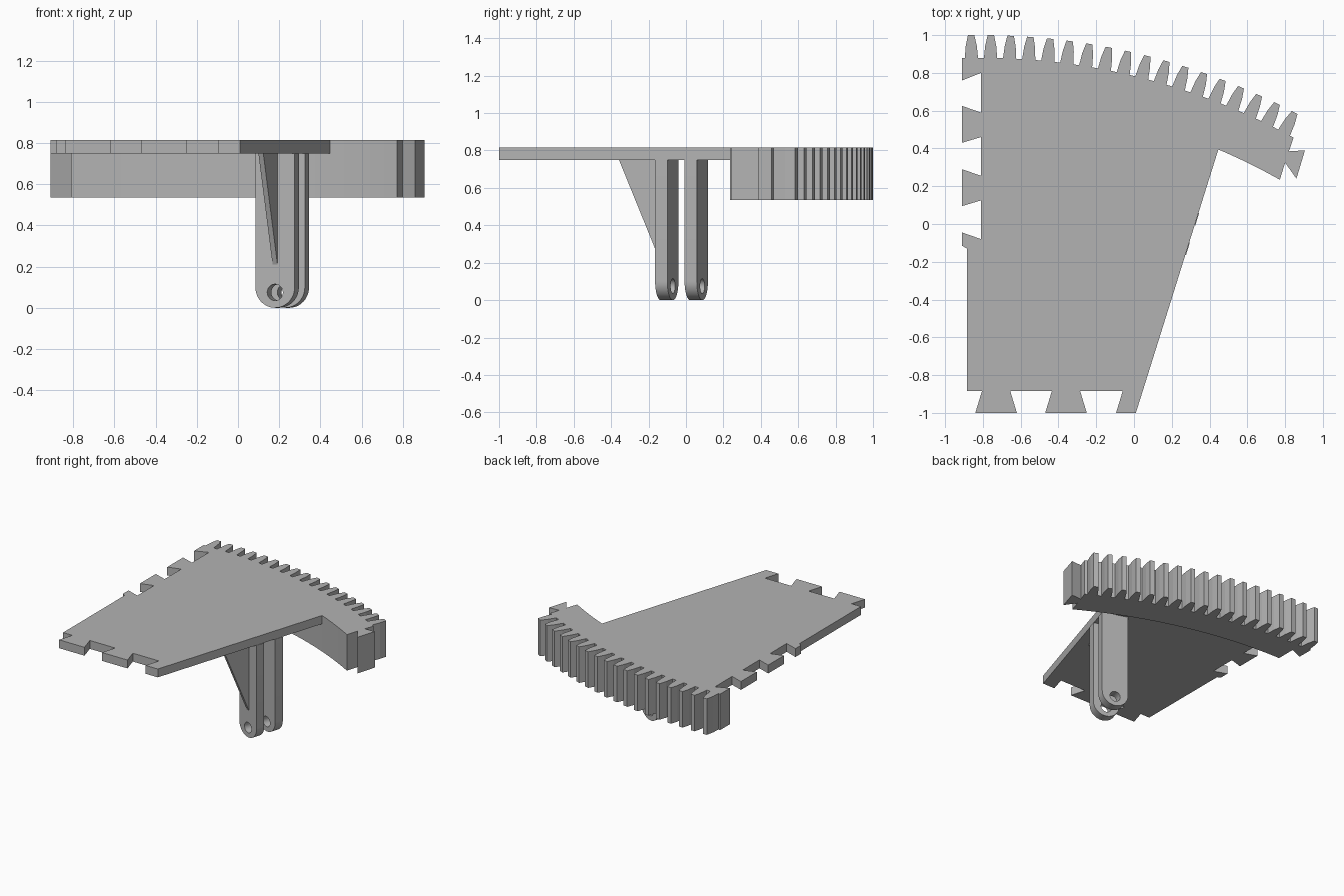
import bpy, bmesh
from math import sin, cos, radians, pi
from mathutils import Matrix, Vector

cube = bpy.data.objects.get("Cube")
if cube:
    bpy.data.objects.remove(cube, do_unlink=True)

GREY = 0.45
mat = bpy.data.materials.new("plain grey")
mat.use_nodes = True
mat.diffuse_color = (GREY, GREY, GREY, 1)
mat.node_tree.nodes["Principled BSDF"].inputs["Base Color"].default_value = (GREY, GREY, GREY, 1)

UP = Vector((0, 0, 1))
TOP, UNDER, RIM_BASE = 0.815, 0.75, 0.535
GEAR_X, GEAR_Y = -0.81, -2.57          # centre of the gear arc
INNER, ROOT, FLANK, TIP = 3.22, 3.45, 3.515, 3.57
CORNER, END = 22.97, 29.43             # arc angles, in degrees


def slab(name, loops, thick, origin, xdir, ydir, smooth=False):
    """Extrude a flat profile (extra loops are holes) evenly about its plane."""
    curve = bpy.data.curves.new(name, "CURVE")
    curve.dimensions, curve.fill_mode, curve.extrude = "2D", "BOTH", thick / 2
    for loop in loops:
        spline = curve.splines.new("POLY")
        spline.points.add(len(loop) - 1)
        for point, (a, b) in zip(spline.points, loop):
            point.co = (a, b, 0, 1)
        spline.use_cyclic_u = True
    temp = bpy.data.objects.new(name + "_profile", curve)
    bpy.context.collection.objects.link(temp)
    graph = bpy.context.evaluated_depsgraph_get()
    mesh = bpy.data.meshes.new_from_object(temp.evaluated_get(graph))
    bpy.data.objects.remove(temp, do_unlink=True)

    frame = Matrix((xdir, ydir, xdir.cross(ydir))).transposed().to_4x4()
    frame.translation = origin
    bm = bmesh.new()
    bm.from_mesh(mesh)
    bmesh.ops.remove_doubles(bm, verts=bm.verts, dist=0.0002)
    bmesh.ops.transform(bm, matrix=frame, verts=bm.verts)
    bmesh.ops.recalc_face_normals(bm, faces=bm.faces)
    for face in bm.faces:
        face.smooth = False
    bm.to_mesh(mesh)
    bm.free()
    mesh.materials.clear()
    mesh.materials.append(mat)
    obj = bpy.data.objects.new(name, mesh)
    bpy.context.collection.objects.link(obj)
    if smooth:
        bpy.ops.object.select_all(action="DESELECT")
        obj.select_set(True)
        bpy.context.view_layer.objects.active = obj
        bpy.ops.object.shade_smooth_by_angle()
    return obj


def flat_slab(name, outline, z0, z1):
    return slab(name, [outline], z1 - z0, Vector((0, 0, (z0 + z1) / 2)),
                Vector((1, 0, 0)), Vector((0, 1, 0)))


def polar(radius, degrees, side=0.0):
    a = radians(degrees) + side / radius
    return (GEAR_X + radius * sin(a), GEAR_Y + radius * cos(a))


def arc(a0, a1, n):
    return [polar(INNER, a0 + (a1 - a0) * i / n) for i in range(n + 1)]


def circle(x, y, r, a0, a1, n):
    return [(x + r * cos(a0 + (a1 - a0) * i / n), y + r * sin(a0 + (a1 - a0) * i / n))
            for i in range(n + 1)]


# Flat plate: dovetails down the left side and along the front edge
main_arc = arc(0, CORNER, 16)
plate = []
for y in (0.61, 0.275):
    plate += [(GEAR_X, y - 0.02), (-0.91, y + 0.015),
              (-0.91, y - 0.18), (GEAR_X, y - 0.15)]
plate += [(GEAR_X, -0.08), (-0.91, -0.045), (-0.91, -0.115),
          (-0.885, -0.13), (-0.885, -0.885)]
for x in (-0.805, -0.435):
    plate += [(x, -0.885), (x - 0.035, -1), (x + 0.185, -1), (x + 0.15, -0.885)]
plate += [(-0.06, -0.885), (-0.095, -1), (0.01, -1)]
plate += main_arc[::-1]
flat_slab("plate", plate, UNDER, TOP)

# Deep toothed rim with a dovetail socket at each end
rim = main_arc + arc(CORNER, END, 5)[1:]
rim += [(0.80, 0.325), (0.86, 0.24), (0.905, 0.39), (0.82, 0.385), (0.845, 0.457)]
for i in reversed(range(18)):
    angle = (i - 0.5) * 1.68
    tooth = [(ROOT, 0.035), (FLANK, 0.029), (TIP, 0.017)]
    rim += [polar(r, angle, w) for r, w in tooth]
    rim += [polar(r, angle, -w) for r, w in reversed(tooth)]
rim += [(-0.91, 0.88), (-0.91, 0.76), (GEAR_X, 0.80)]
flat_slab("gear_rim", rim, RIM_BASE, TOP)

# Two hinge prongs, square to the slanted edge of the plate
tilt = radians(17.4)
across = Vector((cos(tilt), -sin(tilt), 0))
along = Vector((sin(tilt), cos(tilt), 0))
WIDTH, THICK = 0.2, 0.068
first = Vector((0.19, -0.1025, 0))
half = WIDTH / 2
prong = [(half, UNDER), (-half, UNDER)] + circle(0, half, half, pi, 2 * pi, 24)
hole = circle(0, 0.075, 0.04, 0, 2 * pi, 24)[:-1]
for name, step in (("front_prong", 0), ("back_prong", 0.165)):
    slab(name, [prong, hole], THICK, first + along * step, across, UP, smooth=True)

# Thin triangular brace in front of the first prong
face = -THICK / 2
brace = [(face - 0.23, UNDER), (face + 0.004, UNDER), (face + 0.004, 0.21), (face, 0.21)]
slab("brace", [brace], 0.025, first, along, UP)
